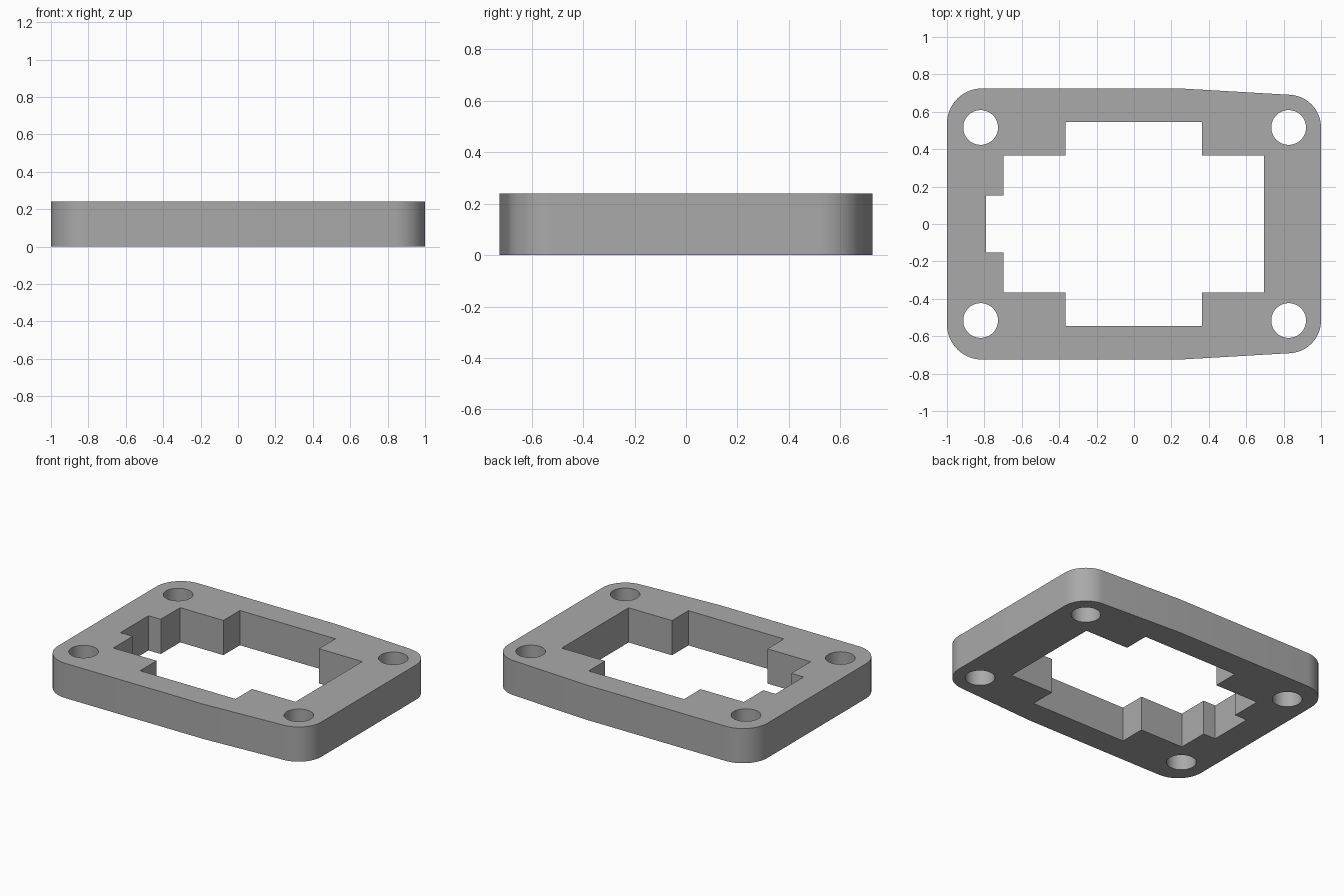
import bpy
import bmesh
from math import sin, cos, radians, tau
from mathutils import Vector

cube = bpy.data.objects.get("Cube")
if cube:
    bpy.data.objects.remove(cube, do_unlink=True)

HEIGHT = 0.24


def arc(cx, cy, r, start, end, steps=14):
    angles = [radians(start + (end - start) * i / steps) for i in range(steps + 1)]
    return [(cx + r * cos(a), cy + r * sin(a)) for a in angles]


def mirror_y(half):
    """Close a profile by mirroring its upper half across the x axis."""
    return half + [(x, -y) for x, y in reversed(half)]


def circle(cx, cy, r, n=40):
    return [(cx + r * cos(tau * i / n), cy + r * sin(tau * i / n)) for i in range(n)]


# Outer outline: rounded corners, long sides tapering towards the +x end
outline = mirror_y(arc(0.825, 0.516, 0.175, 0, 86.6) + [(0.243, 0.725)]
                   + arc(-0.812, 0.537, 0.188, 90, 180))

# Stepped central opening with a small notch at the -x end
opening = mirror_y([(0.695, 0.365), (0.363, 0.365), (0.363, 0.545),
                    (-0.367, 0.545), (-0.367, 0.365), (-0.698, 0.365),
                    (-0.698, 0.153), (-0.792, 0.153)])

# Four bolt holes
holes = [circle(x, y, 0.093) for x in (-0.82, 0.827) for y in (-0.516, 0.516)]

# Fill the flat profile, then extrude it into a plate
bm = bmesh.new()
for loop in [outline, opening] + holes:
    verts = [bm.verts.new((x, y, 0)) for x, y in loop]
    for i, v in enumerate(verts):
        bm.edges.new((verts[i - 1], v))
bmesh.ops.triangle_fill(bm, edges=bm.edges[:], use_beauty=True, normal=Vector((0, 0, 1)))
solid = bmesh.ops.extrude_face_region(bm, geom=bm.faces[:], use_keep_orig=True)
top = [g for g in solid["geom"] if isinstance(g, bmesh.types.BMVert)]
bmesh.ops.translate(bm, verts=top, vec=(0, 0, HEIGHT))
bmesh.ops.recalc_face_normals(bm, faces=bm.faces[:])

mesh = bpy.data.meshes.new("spacer_plate")
bm.to_mesh(mesh)
bm.free()
plate = bpy.data.objects.new("spacer_plate", mesh)
bpy.context.collection.objects.link(plate)

# Plain grey material
grey = bpy.data.materials.new("plain_grey")
grey.use_nodes = True
colour = (0.4, 0.4, 0.4, 1)
grey.diffuse_color = colour
grey.node_tree.nodes["Principled BSDF"].inputs["Base Color"].default_value = colour
mesh.materials.append(grey)

# Smooth round walls, sharp rims
bpy.ops.object.select_all(action="DESELECT")
plate.select_set(True)
bpy.context.view_layer.objects.active = plate
bpy.ops.object.shade_smooth_by_angle(angle=radians(30))
